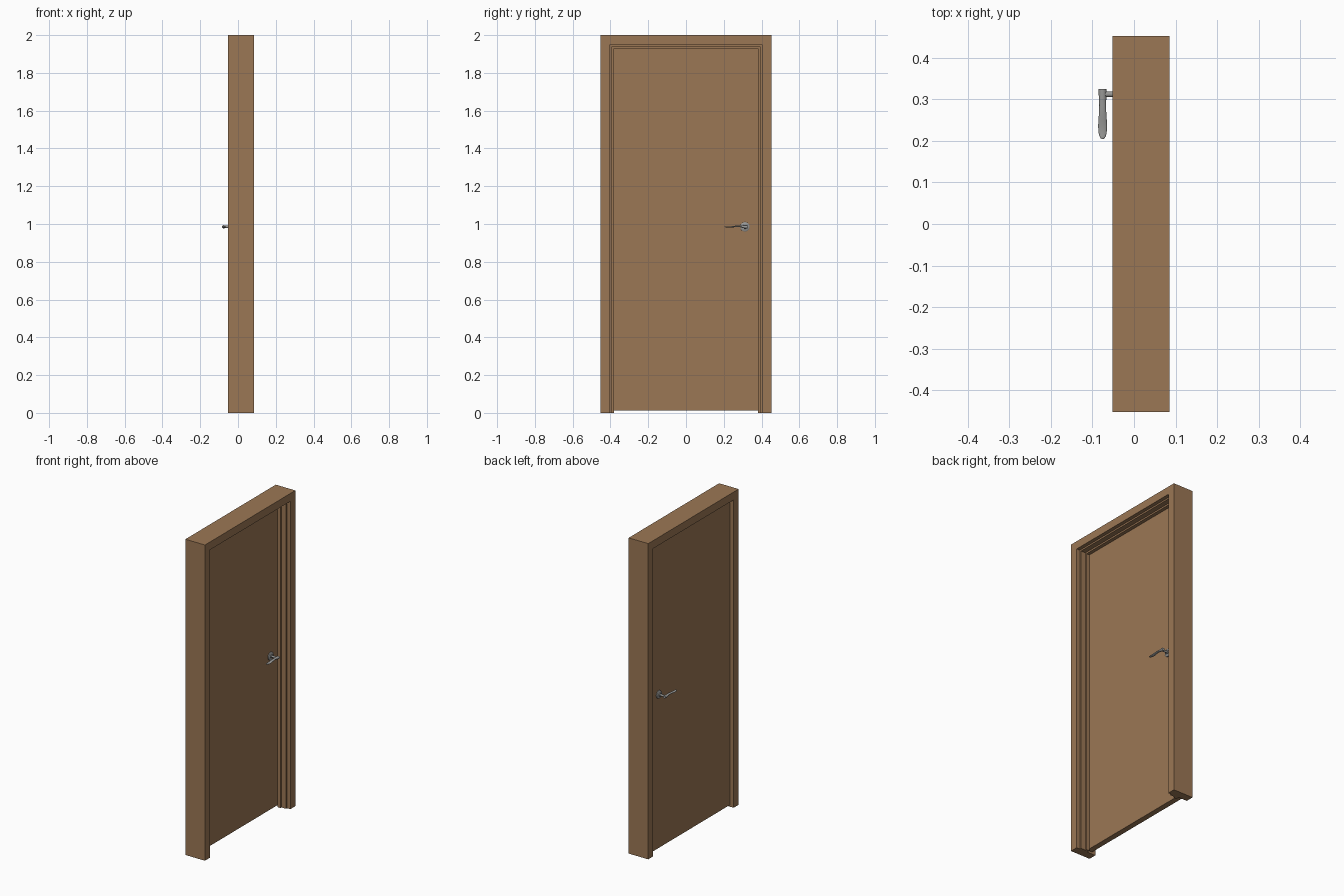
import bpy, bmesh, math
from mathutils import Matrix, Vector

if "Cube" in bpy.data.objects:
    bpy.data.objects.remove(bpy.data.objects["Cube"])


def material(name, rgb):
    m = bpy.data.materials.new(name)
    m.diffuse_color = (*rgb, 1)
    m.use_nodes = True
    m.node_tree.nodes["Principled BSDF"].inputs["Base Color"].default_value = m.diffuse_color
    return m


WOOD = material("brown wood", (0.33, 0.185, 0.09))
STEEL = material("brushed steel", (0.32, 0.32, 0.31))

HALF_W, HEIGHT = 0.4525, 2.0
LEAF_BACK, LEAF_FRONT = -0.027, 0.008
HANDLE_Y, HANDLE_Z = 0.312, 0.985


def finish(bm, name, mat, smooth=False):
    bmesh.ops.recalc_face_normals(bm, faces=bm.faces[:])
    me = bpy.data.meshes.new(name)
    bm.to_mesh(me)
    bm.free()
    ob = bpy.data.objects.new(name, me)
    bpy.context.collection.objects.link(ob)
    me.materials.append(mat)
    if smooth:
        bpy.ops.object.select_all(action='DESELECT')
        ob.select_set(True)
        bpy.context.view_layer.objects.active = ob
        bpy.ops.object.shade_smooth_by_angle(angle=math.radians(40))
    return ob


def loft(bm, rings):
    """Skin closed rings of points and cap both ends."""
    loops = [[bm.verts.new(p) for p in r] for r in rings]
    n = len(loops[0])
    for a, b in zip(loops, loops[1:]):
        for i in range(n):
            j = (i + 1) % n
            bm.faces.new((a[i], a[j], b[j], b[i]))
    bm.faces.new(loops[0])
    bm.faces.new(loops[-1])


# Door frame: stepped jamb profile (x, inset) swept up, across and down with mitres
profile = [(-0.052, 0), (0.085, 0), (0.085, 0.05), (0.062, 0.05), (0.062, 0.06),
           (0.030, 0.06), (0.030, 0.07), (LEAF_FRONT, 0.07), (LEAF_FRONT, 0.05),
           (-0.052, 0.05)]
bm = bmesh.new()
loft(bm, [[(x, side * (HALF_W - t), HEIGHT - t if top else 0) for x, t in profile]
          for side, top in ((-1, 0), (-1, 1), (1, 1), (1, 0))])
finish(bm, "door_frame", WOOD)

# Door leaf sitting in the rebate
bm = bmesh.new()
bmesh.ops.create_cube(bm, size=1)
for v in bm.verts:
    v.co = Vector((LEAF_FRONT if v.co.x > 0 else LEAF_BACK,
                   math.copysign(0.401, v.co.y),
                   1.949 if v.co.z > 0 else 0.012))
finish(bm, "door_leaf", WOOD)


def disc(bm, x0, x1, r0, r1, segments=32):
    """Round part along x; r0 is the radius at x0, r1 at x1."""
    s = 1 if x1 > x0 else -1
    m = (Matrix.Translation(((x0 + x1) / 2, HANDLE_Y, HANDLE_Z))
         @ Matrix.Rotation(s * math.pi / 2, 4, 'Y'))
    bmesh.ops.create_cone(bm, cap_ends=True, segments=segments, radius1=r0, radius2=r1,
                          depth=abs(x1 - x0), matrix=m)


# Lever stations: y, height offset, half width in x, half thickness in z
stations = [(0.325, 0.000, 0.0095, 0.0085), (0.312, 0.000, 0.0095, 0.0085),
            (0.300, 0.001, 0.0088, 0.0065), (0.285, 0.003, 0.0082, 0.0045),
            (0.268, 0.003, 0.0088, 0.0038), (0.250, 0.001, 0.0100, 0.0035),
            (0.235, -0.001, 0.0108, 0.0033), (0.220, -0.001, 0.0098, 0.0030),
            (0.211, 0.000, 0.0075, 0.0026), (0.206, 0.001, 0.0045, 0.0020),
            (0.204, 0.001, 0.0015, 0.0010)]

# One handle on each face of the leaf
for s, face, label in ((-1, LEAF_BACK, "back"), (1, LEAF_FRONT, "front")):
    bm = bmesh.new()
    disc(bm, face, face + s * 0.005, 0.025, 0.025)
    disc(bm, face + s * 0.005, face + s * 0.008, 0.025, 0.021)
    finish(bm, label + "_handle_rosette", STEEL, True)

    bm = bmesh.new()
    disc(bm, face, face + s * 0.013, 0.012, 0.010, 24)
    disc(bm, face, face + s * 0.045, 0.0065, 0.0065, 20)
    finish(bm, label + "_handle_neck", STEEL, True)

    bm = bmesh.new()
    cx = face + s * 0.0485
    loft(bm, [[(cx + w * math.cos(a), y, HANDLE_Z + dz + t * math.sin(a))
               for a in (2 * math.pi * i / 16 for i in range(16))]
              for y, dz, w, t in stations])
    finish(bm, label + "_handle_lever", STEEL, True)
